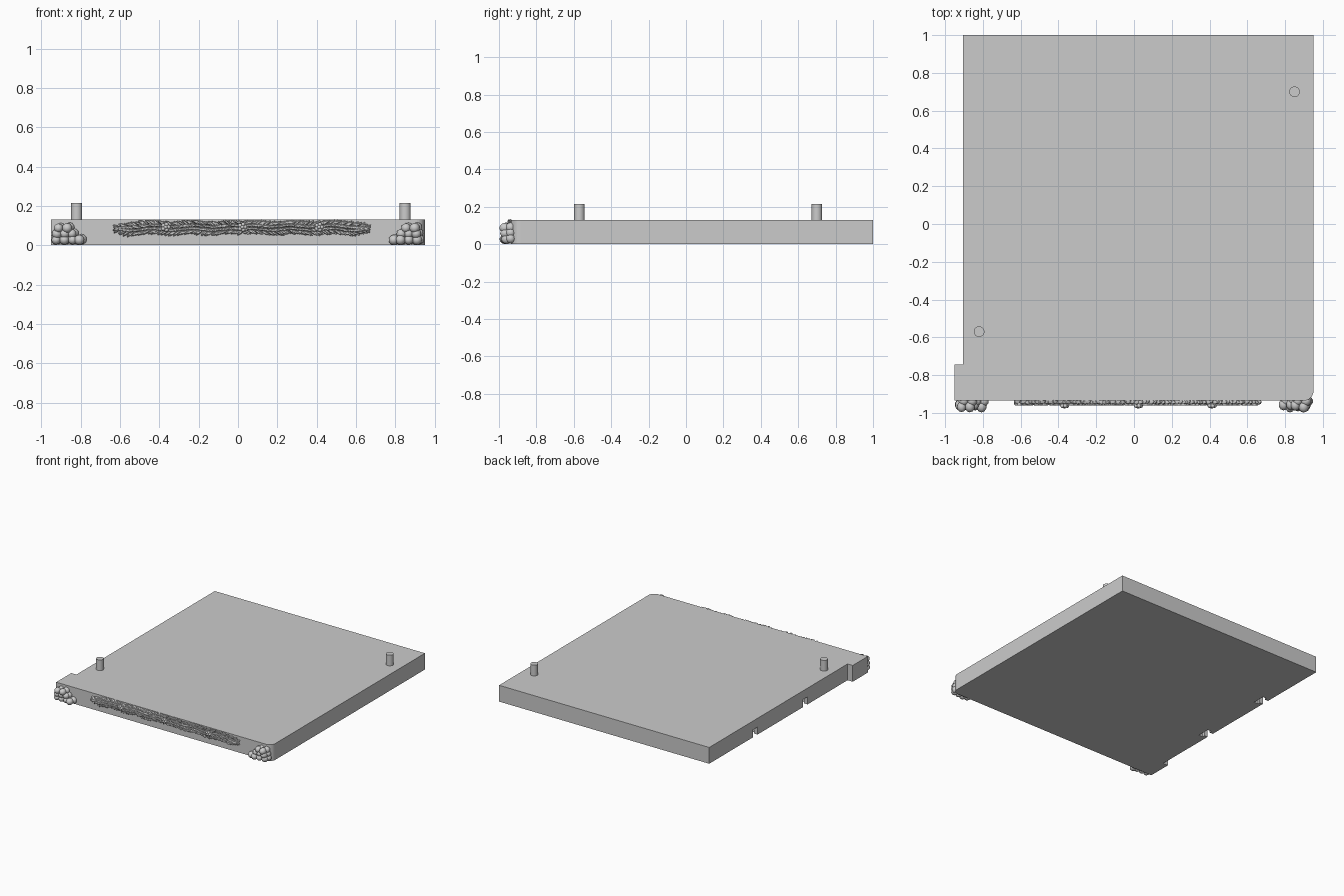
import bpy, bmesh, math, random
from mathutils import Matrix, Vector, Euler

random.seed(4)
if "Cube" in bpy.data.objects:
    bpy.data.objects.remove(bpy.data.objects["Cube"])

grey = bpy.data.materials.new("plain grey")
grey.use_nodes = True
grey.diffuse_color = (0.6, 0.6, 0.6, 1)
grey.node_tree.nodes["Principled BSDF"].inputs["Base Color"].default_value = (0.6, 0.6, 0.6, 1)

THICK = 0.13
FRONT = -0.935


def finish(bm, name, smooth=False):
    bmesh.ops.recalc_face_normals(bm, faces=bm.faces)
    mesh = bpy.data.meshes.new(name)
    bm.to_mesh(mesh)
    bm.free()
    obj = bpy.data.objects.new(name, mesh)
    bpy.context.collection.objects.link(obj)
    mesh.materials.append(grey)
    if smooth:
        bpy.ops.object.select_all(action="DESELECT")
        obj.select_set(True)
        bpy.context.view_layer.objects.active = obj
        bpy.ops.object.shade_smooth_by_angle(angle=math.radians(40))
    return obj


def prism(name, outline, z0, z1):
    bm = bmesh.new()
    face = bm.faces.new([bm.verts.new((x, y, z0)) for x, y in outline])
    new = bmesh.ops.extrude_face_region(bm, geom=[face])["geom"]
    moved = [v for v in new if isinstance(v, bmesh.types.BMVert)]
    bmesh.ops.translate(bm, verts=moved, vec=(0, 0, z1 - z0))
    return finish(bm, name)


def add_ball(bm, centre, size, tilt=(0, 0, 0), detail=2):
    matrix = (Matrix.Translation(centre) @ Euler(tilt).to_matrix().to_4x4()
              @ Matrix.Diagonal((*size, 1)))
    bmesh.ops.create_icosphere(bm, subdivisions=detail, radius=1, matrix=matrix)


# Base slab: side tab at the front and one rounded front corner
r = 0.05
corner = [(0.95 - r + r * math.sin(a), FRONT + r - r * math.cos(a))
          for a in (math.pi / 2 * i / 8 for i in range(9))]
slab = prism("base_slab", [(-0.95, FRONT)] + corner +
             [(0.95, 1), (-0.905, 1), (-0.905, -0.745), (-0.95, -0.745)], 0, THICK)

# Clip slots under the side edge: narrow mouth with a wider pocket
for y in (0.42, -0.21):
    half = [(-0.95, 0.03), (-0.875, 0.03), (-0.875, 0.05), (-0.84, 0.05)]
    outline = [(x, y - w) for x, w in half] + [(x, y + w) for x, w in reversed(half)]
    cutter = prism("slot_cutter", outline, -0.05, 0.06)
    cutter.hide_render = True
    mod = slab.modifiers.new("slot", "BOOLEAN")
    mod.operation, mod.solver, mod.object = "DIFFERENCE", "EXACT", cutter
    bpy.context.view_layer.objects.active = slab
    bpy.ops.object.modifier_apply(modifier=mod.name)
    bpy.data.objects.remove(cutter)

# Locating pins
for name, x, y in (("pin_front", -0.82, -0.57), ("pin_back", 0.85, 0.70)):
    bm = bmesh.new()
    bmesh.ops.create_cone(bm, cap_ends=True, segments=32, radius1=0.028, radius2=0.028,
                          depth=0.115, matrix=Matrix.Translation((x, y, 0.1575)))
    finish(bm, name, True)

# Heaps of round stones at both front corners, stepping down inwards
rows = ((0.027, (0.0, 0.042, 0.084, 0.118)), (0.058, (0.004, 0.043, 0.08)),
        (0.087, (0.012, 0.056)))
for name, edge, way in (("stones_right", -0.925, 1), ("stones_left", 0.91, -1)):
    bm = bmesh.new()
    for z, steps in rows:
        for s in steps:
            size = random.uniform(0.023, 0.027)
            add_ball(bm, (edge + way * s, -0.955 - random.uniform(0, 0.015), z),
                     (size, size * 1.15, size))
            add_ball(bm, (edge + way * s + 0.012, -0.938, z + 0.003), (size, size, size))
    finish(bm, name, True)

# Leafy garland: overlapping slim leaves fanning out from the middle
MID, HALF = 0.022, 0.665
bm = bmesh.new()
count = 38
for side in (-1, 1):
    for i in range(count):
        t = (i + 0.5) / count
        x = MID + side * HALF * t * 0.965
        z = 0.089 + 0.004 * math.sin(t * 20) - 0.008 * max(0, t - 0.8) / 0.2
        spread = 0.024 * min(1, (1 - t) * 7 + 0.25)
        for lift in (-1, -0.35, 0.35, 1):
            tilt = -side * lift * random.uniform(0.35, 0.7)
            add_ball(bm, (x + random.uniform(-0.008, 0.008), FRONT - 0.006 - 0.011 * (1.1 - abs(lift)),
                          z + lift * spread),
                     (0.027, 0.013, 0.008), (0, tilt, side * random.uniform(-0.3, 0.3)), 1)
finish(bm, "garland_leaves", True)

# Small berry clusters on the garland
bm = bmesh.new()
for x in (MID - 0.39, MID, MID + 0.39):
    for i in range(5):
        a = math.tau * i / 5
        add_ball(bm, (x + 0.014 * math.cos(a), FRONT - 0.028, 0.092 + 0.014 * math.sin(a)),
                 (0.011, 0.011, 0.011), detail=2)
    add_ball(bm, (x, FRONT - 0.033, 0.092), (0.01, 0.01, 0.01))
finish(bm, "garland_berries", True)
